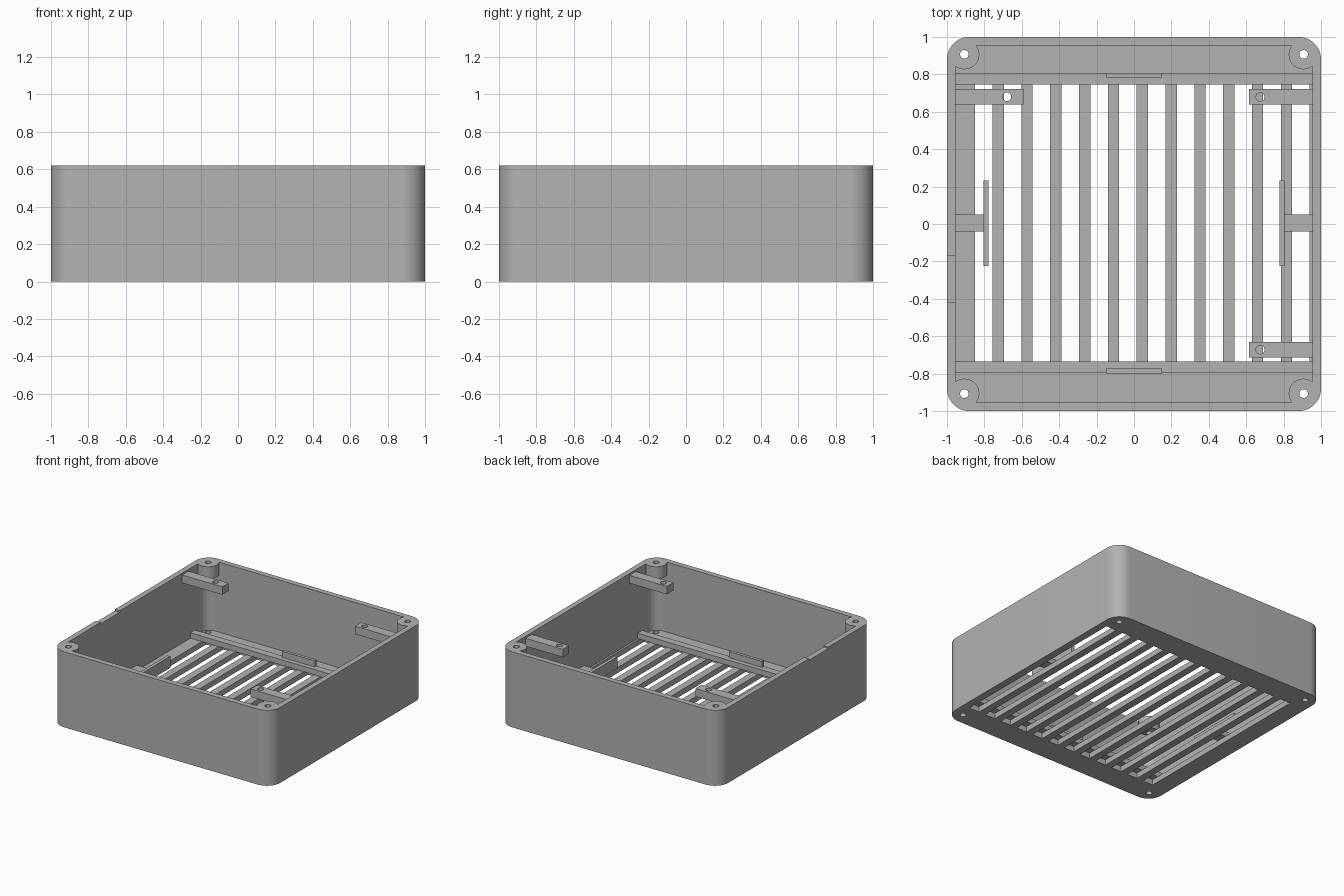
import bpy
import bmesh
import math
from mathutils import Matrix

default = bpy.data.objects.get("Cube")
if default:
    bpy.data.objects.remove(default, do_unlink=True)

HEIGHT, WALL, FLOOR = 0.62, 0.045, 0.045
INNER = 1 - WALL
POST = 0.907
HOLE_R = 0.023
RAIL_TOP, TAB_TOP = 0.09, 0.14

grey = bpy.data.materials.new("plain grey")
grey.use_nodes = True
grey.diffuse_color = (0.45, 0.45, 0.45, 1)
grey.node_tree.nodes["Principled BSDF"].inputs["Base Color"].default_value = (0.45, 0.45, 0.45, 1)


def add_box(bm, x0, x1, y0, y1, z0, z1):
    size = Matrix.Diagonal((x1 - x0, y1 - y0, z1 - z0, 1))
    place = Matrix.Translation(((x0 + x1) / 2, (y0 + y1) / 2, (z0 + z1) / 2))
    bmesh.ops.create_cube(bm, size=1, matrix=place @ size)


def add_cylinder(bm, x, y, r, z0, z1, sides=32):
    place = Matrix.Translation((x, y, (z0 + z1) / 2))
    bmesh.ops.create_cone(bm, cap_ends=True, segments=sides, radius1=r, radius2=r,
                          depth=z1 - z0, matrix=place)


def add_rounded_prism(bm, half, r, z0, z1, steps=12):
    verts = []
    for quarter, (sx, sy) in enumerate([(1, 1), (-1, 1), (-1, -1), (1, -1)]):
        for i in range(steps + 1):
            a = (quarter + i / steps) * math.pi / 2
            verts.append(bm.verts.new((sx * (half - r) + r * math.cos(a),
                                       sy * (half - r) + r * math.sin(a), z0)))
    face = bm.faces.new(verts)
    top = bmesh.ops.extrude_face_region(bm, geom=[face])["geom"]
    bmesh.ops.translate(bm, vec=(0, 0, z1 - z0),
                        verts=[v for v in top if isinstance(v, bmesh.types.BMVert)])
    bmesh.ops.recalc_face_normals(bm, faces=bm.faces)


def make(name, build):
    bm = bmesh.new()
    build(bm)
    mesh = bpy.data.meshes.new(name)
    bm.to_mesh(mesh)
    bm.free()
    mesh.materials.append(grey)
    obj = bpy.data.objects.new(name, mesh)
    bpy.context.collection.objects.link(obj)
    return obj


def combine(obj, operation, build):
    """Apply one boolean with a temporary helper solid."""
    helper = make("helper", build)
    helper.hide_render = True
    mod = obj.modifiers.new("boolean", "BOOLEAN")
    mod.operation, mod.object, mod.solver = operation, helper, "EXACT"
    bpy.context.view_layer.update()
    graph = bpy.context.evaluated_depsgraph_get()
    result = bpy.data.meshes.new_from_object(obj.evaluated_get(graph))
    obj.modifiers.clear()
    obj.data = result
    bpy.data.objects.remove(helper, do_unlink=True)


def smooth(obj):
    bpy.ops.object.select_all(action="DESELECT")
    obj.select_set(True)
    bpy.context.view_layer.objects.active = obj
    bpy.ops.object.shade_smooth_by_angle(angle=math.radians(30))


corners = [(sx * POST, sy * POST) for sx in (-1, 1) for sy in (-1, 1)]


def posts(bm):
    for x, y in corners:
        add_cylinder(bm, x, y, 0.08, HEIGHT - 0.1, HEIGHT, 48)


def openings(bm):
    # vent slots
    for k in range(12):
        x = -0.803 + 0.1541 * k
        add_box(bm, x - 0.047, x + 0.047, -0.795, 0.8, -0.1, FLOOR + 0.02)
    # screw holes through posts and floor
    for x, y in corners:
        add_cylinder(bm, x, y, HOLE_R, -0.1, HEIGHT + 0.1)
    # shallow notch in the rim
    add_box(bm, -1.1, -0.94, -0.42, -0.17, HEIGHT - 0.012, HEIGHT + 0.1)


# Open tray with rounded corners, short corner posts and slotted floor
shell = make("enclosure_shell", lambda bm: add_rounded_prism(bm, 1, 0.12, 0, HEIGHT))
combine(shell, "DIFFERENCE", lambda bm: add_rounded_prism(bm, INNER, 0.08, FLOOR, HEIGHT + 0.1))
combine(shell, "UNION", posts)
combine(shell, "DIFFERENCE", openings)
smooth(shell)

# Cross rails over the slot ends, each with a small upright tab
for name, y0, y1, t0, t1 in [("back", 0.745, 0.805, 0.783, 0.808),
                             ("front", -0.795, -0.735, -0.798, -0.773)]:
    make(name + "_rail", lambda bm: add_box(bm, -INNER, INNER, y0, y1, FLOOR, RAIL_TOP))
    make(name + "_tab", lambda bm: add_box(bm, -0.15, 0.15, t0, t1, RAIL_TOP - 0.01, TAB_TOP))

# Side stops carried on short arms
for name, s in (("left", 1), ("right", -1)):
    def side_stop(bm):
        add_box(bm, *sorted((s * INNER, s * 0.79)), -0.04, 0.05, FLOOR, RAIL_TOP)
        add_box(bm, *sorted((s * 0.778, s * 0.805)), -0.225, 0.233, FLOOR, TAB_TOP)
    make(name + "_side_stop", side_stop)

# Drilled mounting brackets near the rim
for name, x0, x1, y, hx in [("back_right_bracket", -0.96, -0.59, 0.68, -0.68),
                            ("back_left_bracket", 0.615, 0.96, 0.68, 0.675),
                            ("front_left_bracket", 0.615, 0.96, -0.672, 0.675)]:
    bracket = make(name, lambda bm: add_box(bm, x0, x1, y - 0.041, y + 0.041, 0.54, 0.605))
    combine(bracket, "DIFFERENCE", lambda bm: add_cylinder(bm, hx, y, HOLE_R, 0.4, 0.7))
    smooth(bracket)
